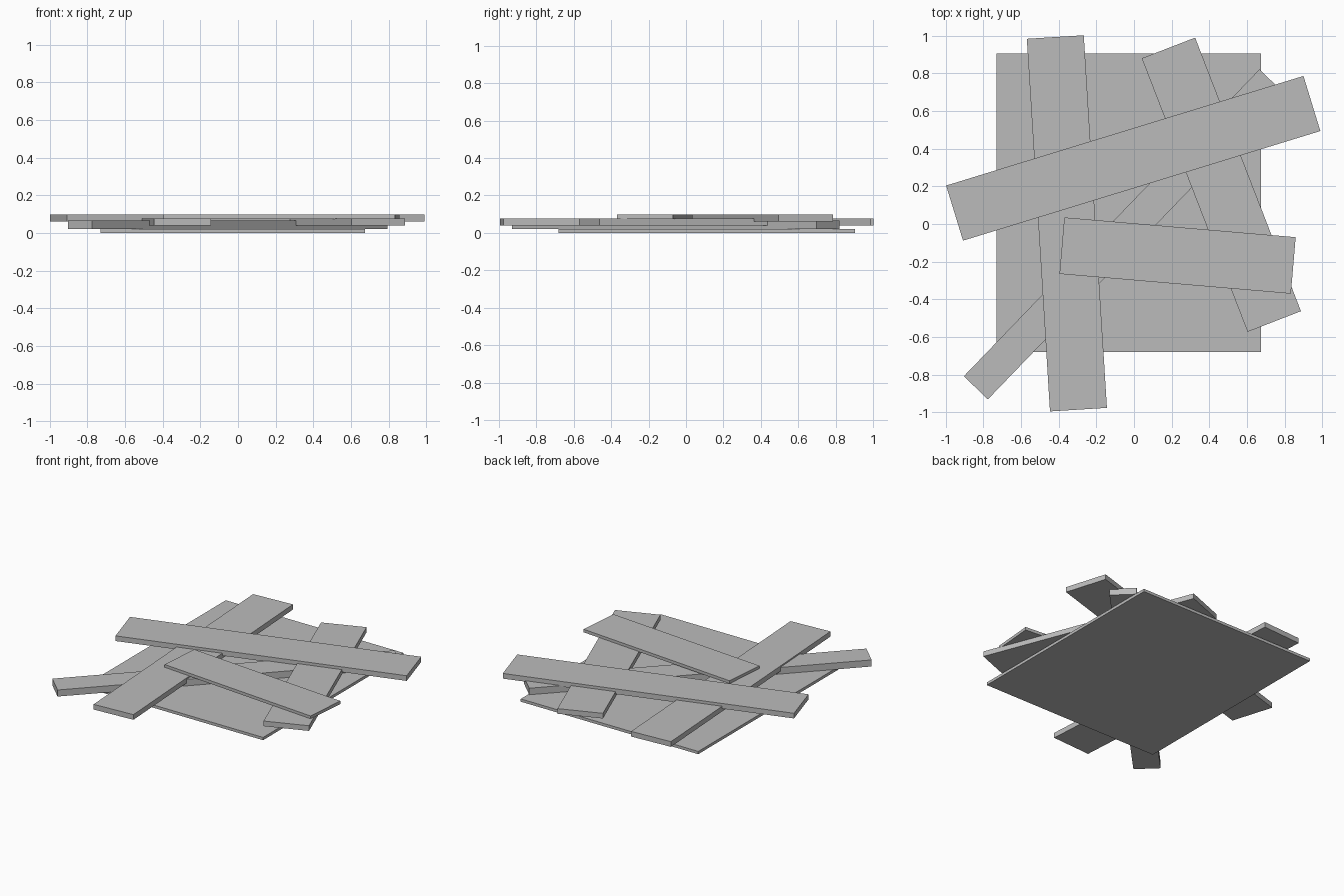
import bpy
import math

cube = bpy.data.objects.get("Cube")
if cube:
    bpy.data.objects.remove(cube, do_unlink=True)

grey = bpy.data.materials.new("plain grey")
grey.use_nodes = True
grey.diffuse_color = (0.5, 0.5, 0.5, 1)
grey.node_tree.nodes["Principled BSDF"].inputs["Base Color"].default_value = (0.5, 0.5, 0.5, 1)


def board(name, start, end, width, bottom, top):
    """Box laid flat between the middles of its two short ends."""
    dx, dy = end[0] - start[0], end[1] - start[1]
    middle = ((start[0] + end[0]) / 2, (start[1] + end[1]) / 2, (bottom + top) / 2)
    bpy.ops.mesh.primitive_cube_add(size=1, location=middle, rotation=(0, 0, math.atan2(dy, dx)))
    obj = bpy.context.object
    obj.name = name
    obj.scale = (math.hypot(dx, dy), width, top - bottom)
    bpy.ops.object.transform_apply(location=False, rotation=False, scale=True)
    obj.data.materials.append(grey)
    return obj


# Thin backing panel
board("backing_panel", (-0.73, 0.112), (0.675, 0.112), 1.585, 0, 0.02)

# Narrow plank lying on the panel
board("narrow_lower_plank", (-0.84, -0.87), (0.73, 0.76), 0.177, 0.02, 0.067)

# Middle layer of planks
board("left_middle_plank", (0.745, -0.518), (0.183, 0.935), 0.304, 0.04, 0.077)
board("right_middle_plank", (-0.295, -0.986), (-0.418, 0.993), 0.303, 0.04, 0.077)

# Planks laid across the top
board("long_top_plank", (-0.953, 0.058), (0.945, 0.64), 0.306, 0.06, 0.097)
board("short_top_plank", (-0.383, -0.115), (0.846, -0.22), 0.301, 0.075, 0.097)
